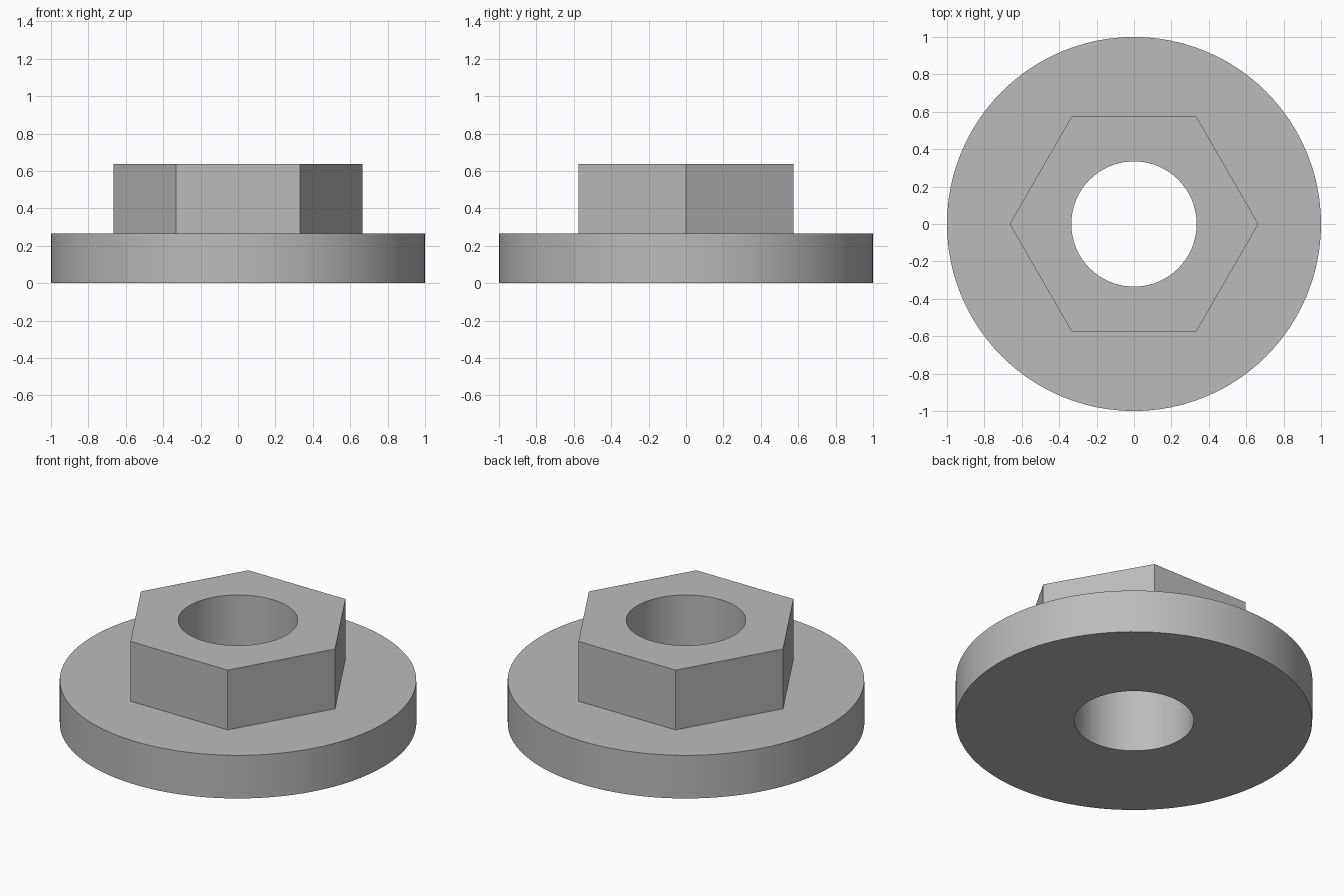
import bpy
import bmesh
from math import cos, sin, pi, tau

cube = bpy.data.objects.get("Cube")
if cube:
    bpy.data.objects.remove(cube, do_unlink=True)

SIDES = 96
FLANGE_TOP, HEAD_TOP = 0.267, 0.637
FLANGE_RADIUS, HEAD_RADIUS, BORE_RADIUS = 1.0, 0.665, 0.335

steel = bpy.data.materials.new("plain grey steel")
steel.use_nodes = True
grey = (0.5, 0.5, 0.5, 1)
steel.diffuse_color = grey
steel.node_tree.nodes["Principled BSDF"].inputs["Base Color"].default_value = grey


def ring(bm, radius, z, hexagonal=False):
    """Closed loop of vertices, round or pulled in to a hexagon."""
    verts = []
    for i in range(SIDES):
        a = tau * i / SIDES
        r = radius
        if hexagonal:
            r *= cos(pi / 6) / cos(a % (pi / 3) - pi / 6)
        verts.append(bm.verts.new((r * cos(a), r * sin(a), z)))
    return verts


def skin(bm, lower, upper):
    """Band of quads between two loops."""
    return [bm.faces.new((lower[i - 1], lower[i], upper[i], upper[i - 1]))
            for i in range(SIDES)]


bm = bmesh.new()

# Flange disc, hexagonal head and through bore as one closed skin
bore_bottom = ring(bm, BORE_RADIUS, 0)
rim_bottom = ring(bm, FLANGE_RADIUS, 0)
rim_top = ring(bm, FLANGE_RADIUS, FLANGE_TOP)
head_base = ring(bm, HEAD_RADIUS, FLANGE_TOP, hexagonal=True)
head_top = ring(bm, HEAD_RADIUS, HEAD_TOP, hexagonal=True)
bore_top = ring(bm, BORE_RADIUS, HEAD_TOP)

skin(bm, bore_bottom, rim_bottom)
skin(bm, rim_bottom, rim_top)
skin(bm, rim_top, head_base)
skin(bm, head_base, head_top)
skin(bm, head_top, bore_top)
skin(bm, bore_top, bore_bottom)

# Merge each flat of the head into a single face
seams = [bm.edges.get((head_base[i], head_top[i]))
         for i in range(SIDES) if i % (SIDES // 6)]
bmesh.ops.dissolve_edges(bm, edges=seams, use_verts=False)
bmesh.ops.recalc_face_normals(bm, faces=bm.faces)

mesh = bpy.data.meshes.new("flanged_hex_nut")
bm.to_mesh(mesh)
bm.free()
mesh.materials.append(steel)
nut = bpy.data.objects.new("flanged_hex_nut", mesh)
bpy.context.collection.objects.link(nut)

# Smooth round walls, crisp edges
bpy.ops.object.select_all(action="DESELECT")
nut.select_set(True)
bpy.context.view_layer.objects.active = nut
bpy.ops.object.shade_smooth_by_angle(angle=pi / 6)
